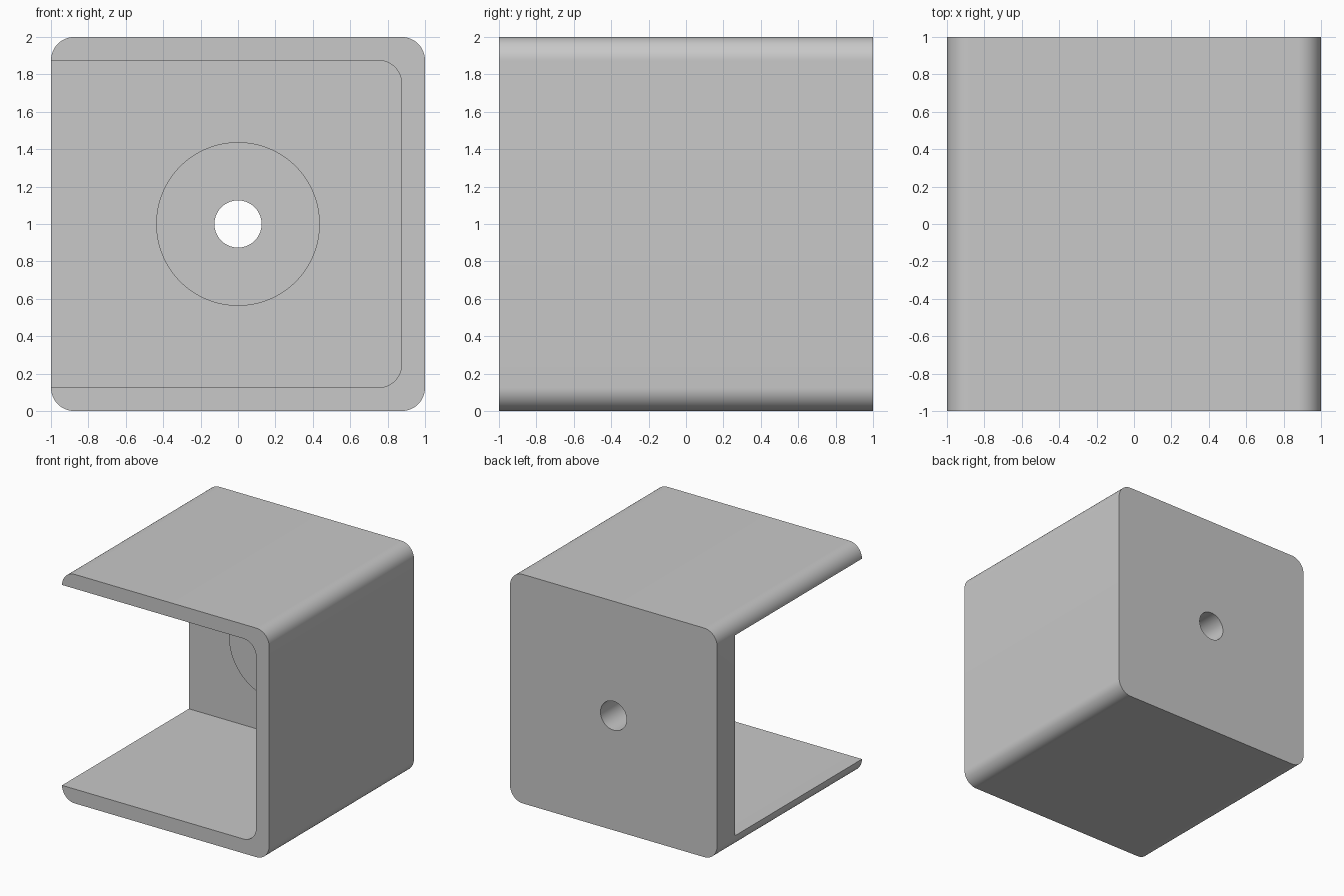
import bpy, bmesh
from math import cos, sin, pi

cube = bpy.data.objects.get("Cube")
if cube:
    bpy.data.objects.remove(cube, do_unlink=True)

WALL = 0.125        # side walls and corner radius
BACK = 0.75         # inner face of the thick back wall
BOSS_FRONT = 0.5    # front face of the round boss
STEPS = 16          # segments per rounded corner

grey = bpy.data.materials.new("plain grey")
grey.use_nodes = True
colour = (0.58, 0.58, 0.58, 1)
grey.diffuse_color = colour
grey.node_tree.nodes["Principled BSDF"].inputs["Base Color"].default_value = colour


def rounded_rect(x0, x1, z0, z1, r):
    """Outline of a rectangle with four rounded corners."""
    centres = [(x1 - r, z1 - r), (x0 + r, z1 - r), (x0 + r, z0 + r), (x1 - r, z0 + r)]
    return [(cx + r * cos((q + i / STEPS) * pi / 2), cz + r * sin((q + i / STEPS) * pi / 2))
            for q, (cx, cz) in enumerate(centres) for i in range(STEPS + 1)]


def circle(r, n=96):
    return [(r * cos(2 * pi * i / n), 1 + r * sin(2 * pi * i / n)) for i in range(n)]


def prism(name, outline, y0, y1):
    """Extrude an outline in x and z along y."""
    bm = bmesh.new()
    face = bm.faces.new([bm.verts.new((x, y0, z)) for x, z in outline])
    extruded = bmesh.ops.extrude_face_region(bm, geom=[face])["geom"]
    moved = [v for v in extruded if isinstance(v, bmesh.types.BMVert)]
    bmesh.ops.translate(bm, verts=moved, vec=(0, y1 - y0, 0))
    bmesh.ops.recalc_face_normals(bm, faces=bm.faces)
    mesh = bpy.data.meshes.new(name)
    bm.to_mesh(mesh)
    bm.free()
    mesh.materials.append(grey)
    obj = bpy.data.objects.new(name, mesh)
    bpy.context.collection.objects.link(obj)
    return obj


def combine(target, tool, operation):
    """Apply a boolean and discard the tool object."""
    mod = target.modifiers.new(operation.lower(), "BOOLEAN")
    mod.operation, mod.solver, mod.object = operation, "EXACT", tool
    tool.hide_render = True
    bpy.ops.object.select_all(action="DESELECT")
    target.select_set(True)
    bpy.context.view_layer.objects.active = target
    bpy.ops.object.modifier_apply(modifier=mod.name)
    bpy.data.objects.remove(tool, do_unlink=True)


# Rounded block, hollowed out and open at the front and one side
bracket = prism("bracket", rounded_rect(-1, 1, 0, 2, WALL), -1, 1)
cavity = prism("cavity_cutter",
               rounded_rect(-1.5, 1 - WALL, WALL, 2 - WALL, WALL), -1.5, BACK)
combine(bracket, cavity, "DIFFERENCE")

# Round boss on the inside of the back wall, slightly embedded in it
boss = prism("boss", circle(0.4375), BOSS_FRONT, BACK + 0.1)
combine(bracket, boss, "UNION")

# Bore through the boss and the back wall
bore = prism("bore_cutter", circle(0.126), BOSS_FRONT - 0.2, 1.2)
combine(bracket, bore, "DIFFERENCE")

bpy.ops.object.shade_smooth_by_angle(angle=pi / 6)
